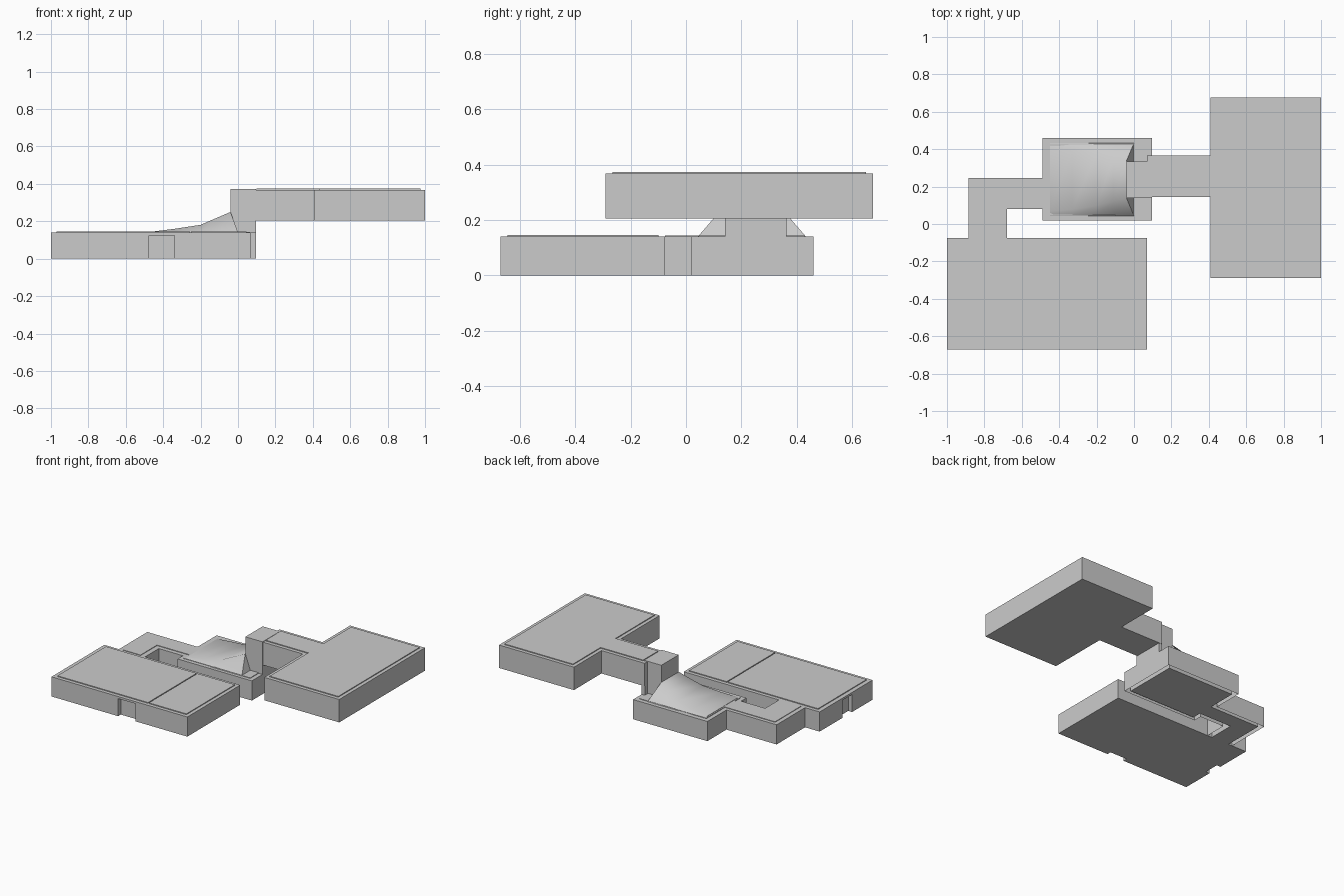
import bpy, bmesh

cube = bpy.data.objects.get("Cube")
if cube:
    bpy.data.objects.remove(cube, do_unlink=True)

grey = bpy.data.materials.new("plain_grey")
grey.use_nodes = True
colour = (0.6, 0.6, 0.6, 1)
grey.diffuse_color = colour
grey.node_tree.nodes["Principled BSDF"].inputs["Base Color"].default_value = colour


def finish(name, bm):
    bmesh.ops.recalc_face_normals(bm, faces=bm.faces)
    mesh = bpy.data.meshes.new(name)
    bm.to_mesh(mesh)
    bm.free()
    mesh.materials.append(grey)
    ob = bpy.data.objects.new(name, mesh)
    bpy.context.collection.objects.link(ob)
    return ob


def prism(name, outline, z0, z1, floor=True):
    """Extrude a plan outline from z0 to z1, optionally open underneath."""
    bm = bmesh.new()
    low = [bm.verts.new((x, y, z0)) for x, y in outline]
    high = [bm.verts.new((x, y, z1)) for x, y in outline]
    n = len(outline)
    for i in range(n):
        j = (i + 1) % n
        bm.faces.new((low[i], low[j], high[j], high[i]))
    bm.faces.new(high)
    if floor:
        bm.faces.new(low[::-1])
    return finish(name, bm)


def box(name, x0, x1, y0, y1, z0, z1):
    return prism(name, [(x0, y0), (x1, y0), (x1, y1), (x0, y1)], z0, z1)


# Lower hall with two raised ceiling panels
hall = box("lower_hall", -1, 0.07, -0.67, -0.075, 0, 0.14)
box("hall_panel_large", -0.97, -0.257, -0.645, -0.1, 0.13, 0.146)
box("hall_panel_small", -0.25, 0.045, -0.645, -0.1, 0.13, 0.146)

# Recessed doorways in the front and side walls
doors = [box("front_door_cutter", -0.475, -0.34, -0.8, -0.64, -0.1, 0.125),
         box("side_door_cutter", -1.1, -0.97, -0.44, -0.33, -0.1, 0.125)]
for cutter in doors:
    cutter.hide_render = True
    cutter.hide_viewport = True
    mod = hall.modifiers.new("doorway", "BOOLEAN")
    mod.operation = "DIFFERENCE"
    mod.solver = "EXACT"
    mod.object = cutter

# Bent passage and middle chamber: open outer shell around an inner volume
prism("chamber_shell",
      [(-0.885, -0.075), (-0.68, -0.075), (-0.68, 0.08), (-0.49, 0.08),
       (-0.49, 0.02), (0.095, 0.02), (0.095, 0.46), (-0.49, 0.46),
       (-0.49, 0.245), (-0.885, 0.245)], 0, 0.14, floor=False)
prism("chamber_interior",
      [(-0.855, -0.075), (-0.715, -0.075), (-0.715, 0.11), (-0.46, 0.11),
       (-0.46, 0.045), (0.065, 0.045), (0.065, 0.43), (-0.46, 0.43),
       (-0.46, 0.22), (-0.855, 0.22)], 0, 0.144)

# Rising vault: sections of base x, crest x, crest height, crest half width
sections = [(-0.45, -0.45, 0.146, 0.17), (-0.33, -0.33, 0.161, 0.16),
            (-0.2, -0.2, 0.181, 0.14), (-0.1, -0.11, 0.22, 0.115),
            (0, -0.04, 0.25, 0.1)]
mid = 0.238
bm = bmesh.new()
rows = []
for xb, xt, z, w in sections:
    rows.append([bm.verts.new(p) for p in (
        (xb, mid - 0.195, 0.14), (xt, mid - w, z),
        (xt, mid + w, z), (xb, mid + 0.195, 0.14))])
for a, b in zip(rows, rows[1:]):
    for i in range(3):
        bm.faces.new((a[i], b[i], b[i + 1], a[i + 1]))
bm.faces.new(rows[0])
bm.faces.new(rows[-1][::-1])
vault = finish("rising_vault", bm)
bpy.ops.object.select_all(action="DESELECT")
vault.select_set(True)
bpy.context.view_layer.objects.active = vault
bpy.ops.object.shade_smooth_by_angle(angle=0.9)

# Stair neck joining the two levels
box("stair_neck", -0.04, 0.095, 0.14, 0.335, 0.13, 0.372)
box("stair_riser", 0.07, 0.095, 0.14, 0.363, 0.13, 0.21)

# Upper hall with its passage
prism("upper_hall",
      [(0.07, 0.145), (0.41, 0.145), (0.41, -0.29), (1, -0.29),
       (1, 0.675), (0.41, 0.675), (0.41, 0.365), (0.07, 0.365)], 0.205, 0.368)
prism("upper_panel",
      [(0.1, 0.17), (0.435, 0.17), (0.435, -0.265), (0.975, -0.265),
       (0.975, 0.65), (0.435, 0.65), (0.435, 0.34), (0.1, 0.34)], 0.36, 0.374)
